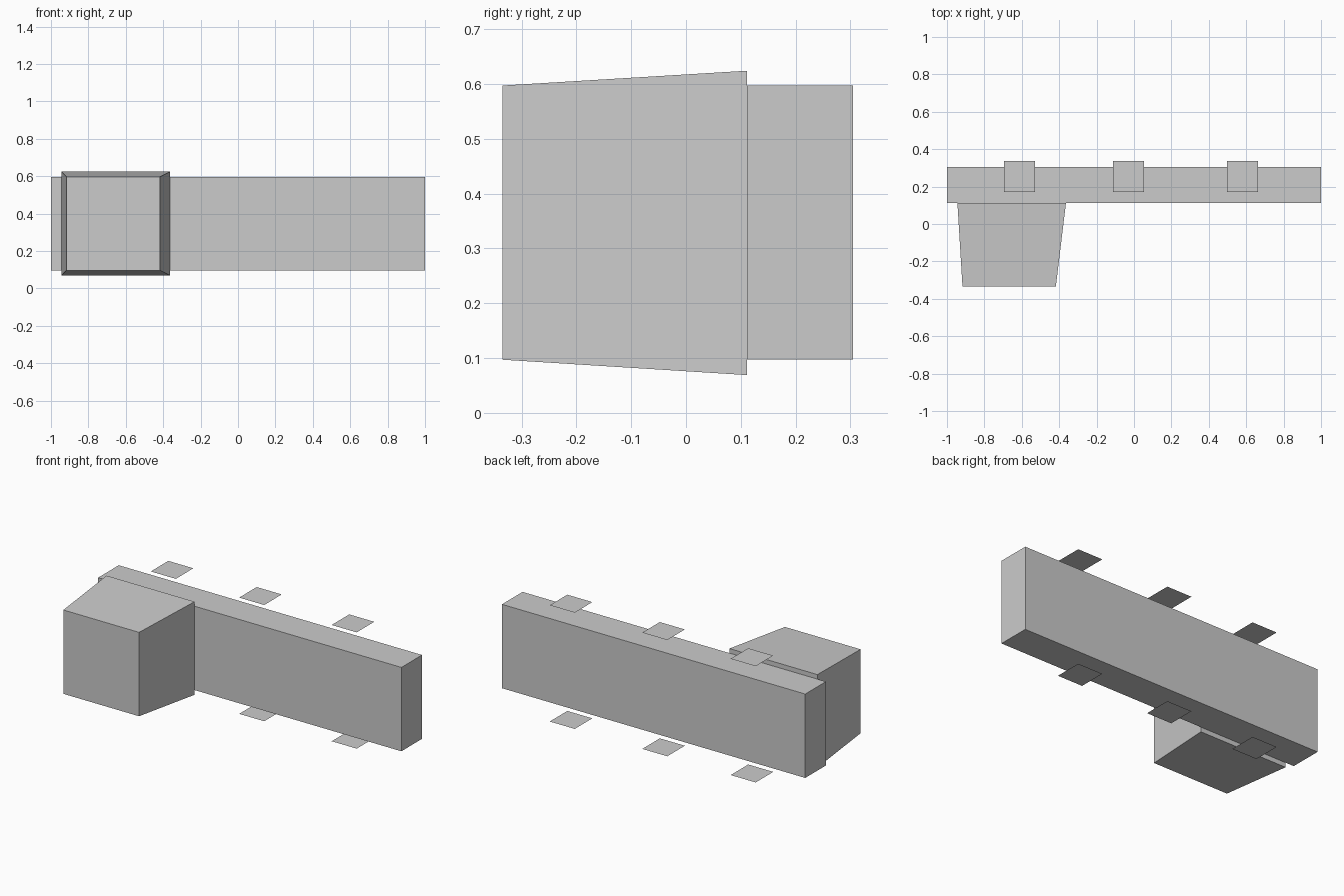
import bpy
import bmesh

if "Cube" in bpy.data.objects:
    bpy.data.objects.remove(bpy.data.objects["Cube"])


def add_mesh(name, bm):
    bmesh.ops.recalc_face_normals(bm, faces=bm.faces[:])
    mesh = bpy.data.meshes.new(name)
    bm.to_mesh(mesh)
    bm.free()
    obj = bpy.data.objects.new(name, mesh)
    bpy.context.collection.objects.link(obj)
    return obj


def rect(x0, x1, z0, z1, y):
    return [(x0, y, z0), (x1, y, z0), (x1, y, z1), (x0, y, z1)]


def loft(name, front, back):
    """Closed solid between two rectangles facing along y."""
    bm = bmesh.new()
    a = [bm.verts.new(p) for p in front]
    b = [bm.verts.new(p) for p in back]
    bm.faces.new(a)
    bm.faces.new(b[::-1])
    for i in range(4):
        j = (i + 1) % 4
        bm.faces.new((a[i], b[i], b[j], a[j]))
    return add_mesh(name, bm)


def plate(name, x, y, z, size, up):
    """Flat square facing up or down."""
    h = size / 2
    pts = [(x - h, y - h, z), (x + h, y - h, z), (x + h, y + h, z), (x - h, y + h, z)]
    bm = bmesh.new()
    face = bm.faces.new([bm.verts.new(p) for p in pts])
    mesh = bpy.data.meshes.new(name)
    if not up:
        face.normal_flip()
    bm.to_mesh(mesh)
    bm.free()
    obj = bpy.data.objects.new(name, mesh)
    bpy.context.collection.objects.link(obj)


# Long main beam
loft("main_beam", rect(-1, 1, 0.097, 0.597, 0.111), rect(-1, 1, 0.097, 0.597, 0.305))

# Tapered block on the front, wider where it meets the beam
loft("tapered_block",
     rect(-0.917, -0.418, 0.097, 0.597, -0.335),
     rect(-0.944, -0.364, 0.069, 0.624, 0.111))

# Thin floating plates above and below the beam
for i, x in enumerate((-0.612, -0.029, 0.581), 1):
    plate(f"top_plate_{i}", x, 0.253, 0.693, 0.165, True)
    plate(f"bottom_plate_{i}", x, 0.253, 0.0, 0.165, False)
